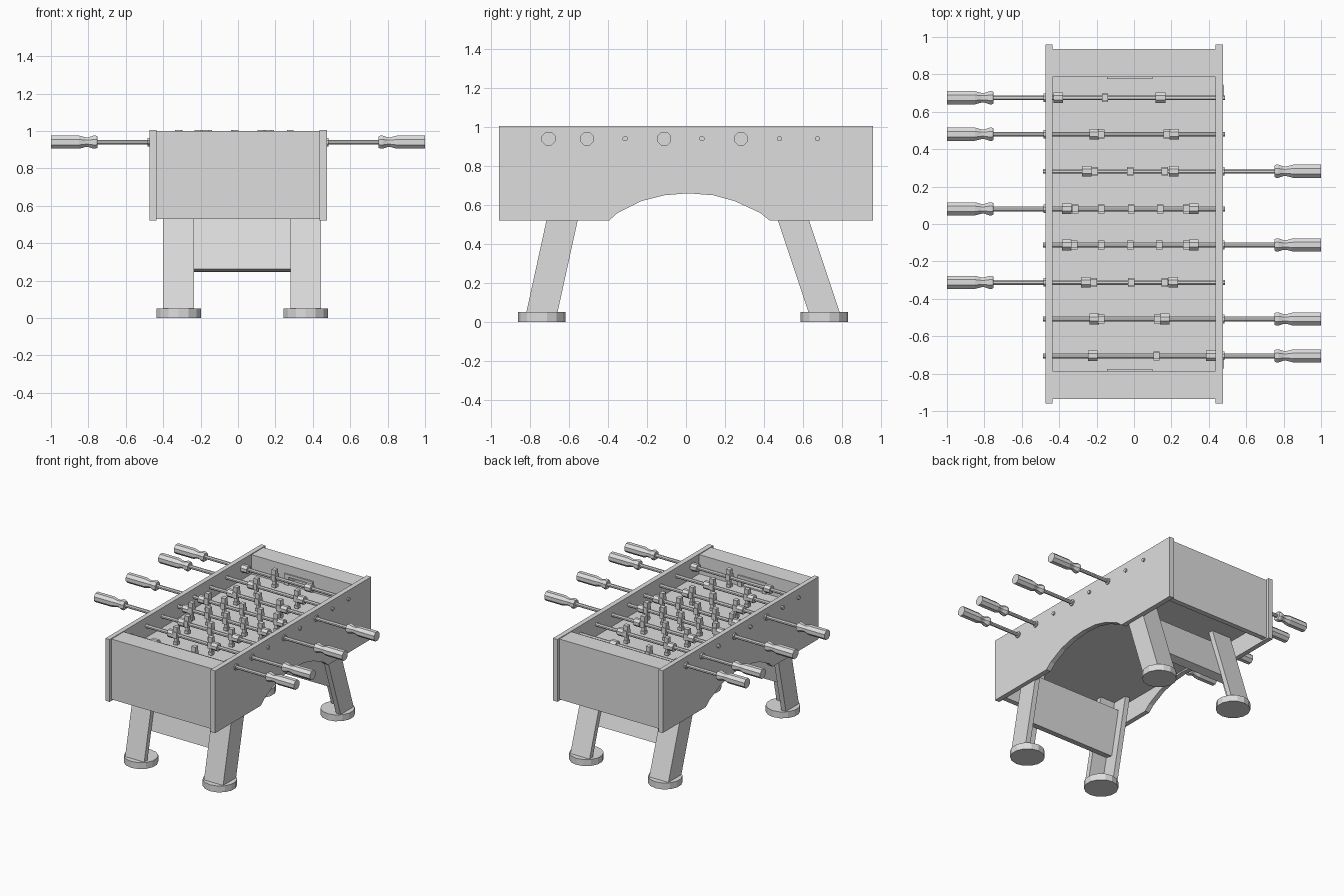
import bpy, bmesh, math
from mathutils import Matrix, Vector

if "Cube" in bpy.data.objects:
    bpy.data.objects.remove(bpy.data.objects["Cube"])

grey = bpy.data.materials.new("light_grey")
grey.use_nodes = True
COLOUR = (0.73, 0.73, 0.73, 1)
grey.diffuse_color = COLOUR
grey.node_tree.nodes["Principled BSDF"].inputs["Base Color"].default_value = COLOUR


def finish(name, bm):
    bmesh.ops.recalc_face_normals(bm, faces=bm.faces)
    mesh = bpy.data.meshes.new(name)
    bm.to_mesh(mesh)
    bm.free()
    mesh.materials.append(grey)
    ob = bpy.data.objects.new(name, mesh)
    bpy.context.collection.objects.link(ob)
    return ob


def add_box(bm, x, y, z):
    """Box from three (low, high) ranges."""
    spans = (x, y, z)
    centre = Vector([sum(s) / 2 for s in spans])
    size = [s[1] - s[0] for s in spans]
    bmesh.ops.create_cube(bm, size=1, matrix=Matrix.Translation(centre) @ Matrix.Diagonal((*size, 1)))


def box(name, x, y, z):
    bm = bmesh.new()
    add_box(bm, x, y, z)
    return finish(name, bm)


def add_prism(bm, outline, x0, x1):
    """Extrude a (y, z) outline along x."""
    face = bm.faces.new([bm.verts.new((x0, y, z)) for y, z in outline])
    new = bmesh.ops.extrude_face_region(bm, geom=[face])["geom"]
    verts = [g for g in new if isinstance(g, bmesh.types.BMVert)]
    bmesh.ops.translate(bm, verts=verts, vec=(x1 - x0, 0, 0))


def add_turned(bm, profile, y, z, sides=8):
    """Rings of (x, radius) along x, capped at both ends."""
    rings = []
    for x, r in profile:
        angles = [math.tau * (i + 0.5) / sides for i in range(sides)]
        rings.append([bm.verts.new((x, y + r * math.cos(a), z + r * math.sin(a))) for a in angles])
    for a, b in zip(rings, rings[1:]):
        for i in range(sides):
            j = (i + 1) % sides
            bm.faces.new((a[i], a[j], b[j], b[i]))
    bm.faces.new(rings[0])
    bm.faces.new(rings[-1])


# Side panels with the arched cut-out
arch = [(-0.395, 0.52), (-0.35, 0.56), (-0.23, 0.62), (-0.11, 0.65), (0.01, 0.66),
        (0.14, 0.65), (0.25, 0.62), (0.38, 0.56), (0.43, 0.52)]
panel = [(0.96, 0.52), (0.96, 1.005), (-0.96, 1.005), (-0.96, 0.52)]
for side, x0, x1 in (("right", -0.472, -0.435), ("left", 0.437, 0.476)):
    bm = bmesh.new()
    add_prism(bm, arch + panel, x0, x1)
    finish(side + "_side_panel", bm)

# Playing field
FIELD = 0.85
box("playing_field", (-0.435, 0.437), (-0.9, 0.9), (0.67, FIELD))

# End walls, ledges and goals
for end, s in (("front", -1), ("back", 1)):
    def span(a, b):
        return tuple(sorted((s * a, s * b)))
    box(end + "_end_wall", (-0.435, 0.437), span(0.895, 0.935), (0.53, 1.0))
    ledge = box(end + "_ledge", (-0.435, 0.437), span(0.787, 0.895), (FIELD, 1.0))
    cutter = box(end + "_goal_cutter", (-0.11, 0.065), span(0.7, 0.86), (FIELD + 0.01, 0.915))
    cutter.hide_render = True
    cutter.hide_viewport = True
    cutter.display_type = 'WIRE'
    cut = ledge.modifiers.new("goal_opening", 'BOOLEAN')
    cut.object = cutter
    cut.solver = 'EXACT'
    bm = bmesh.new()
    add_box(bm, (-0.145, 0.1), span(0.776, 0.787), (0.915, 0.935))
    for x in (-0.145, 0.065):
        add_box(bm, (x, x + 0.035), span(0.776, 0.787), (FIELD, 0.915))
    finish(end + "_goal_frame", bm)

# Splayed angle-section legs, round feet and stretchers
# Each end: outer edge at foot, outer edge at z 0.525, inward direction, foot centre
PLATE, DEPTH, LOW, HIGH = 0.04, 0.16, 0.045, 0.675
SPLAY = {"front": (-0.82, -0.715, 1, -0.74), "back": (0.79, 0.63, -1, 0.71)}
for end, (y_low, y_high, inward, y_foot) in SPLAY.items():
    slope = (y_high - y_low) / 0.48

    def slab(near, far, z0, z1):
        """Leaning outline between two depths measured inward from the outer edge."""
        def at(depth, z):
            return (y_low + slope * (z - LOW) + inward * depth, z)
        return [at(near, z0), at(far, z0), at(far, z1), at(near, z1)]

    for side, x0, outer in (("right", -0.4, -0.4), ("left", 0.28, 0.445 - PLATE)):
        bm = bmesh.new()
        add_prism(bm, slab(0, PLATE, LOW, HIGH), x0, x0 + 0.165)
        add_prism(bm, slab(PLATE, DEPTH, LOW, HIGH), outer, outer + PLATE)
        finish(f"{end}_{side}_leg", bm)
        bm = bmesh.new()
        bmesh.ops.create_cone(bm, cap_ends=True, segments=14, radius1=0.122, radius2=0.122, depth=0.05,
                              matrix=Matrix.Translation((x0 + 0.082, y_foot, 0.025)))
        finish(f"{end}_{side}_foot", bm)

    bm = bmesh.new()
    outline = slab(PLATE, PLATE + 0.06, 0.255, 0.59)
    # Square the lower edge to the lean
    outline[0] = (outline[0][0], outline[0][1] + 0.06 * abs(slope) / 2)
    outline[1] = (outline[1][0], outline[1][1] - 0.06 * abs(slope) / 2)
    add_prism(bm, outline, -0.36, 0.405)
    finish(end + "_stretcher", bm)

# Rods: y, handle side, player positions, bumper centres
ROD_Z = 0.94
RODS = [
    (0.675, -1, (-0.155,), (-0.405, 0.142)),
    (0.48, -1, (-0.175, 0.175), (-0.212, 0.215)),
    (0.282, 1, (-0.21, -0.02, 0.165), (-0.252, 0.212)),
    (0.081, -1, (-0.315, -0.175, -0.015, 0.14, 0.28), (-0.36, 0.32)),
    (-0.112, 1, (-0.32, -0.175, -0.02, 0.135, 0.28), (-0.36, 0.32)),
    (-0.312, -1, (-0.215, -0.015, 0.165), (-0.258, 0.21)),
    (-0.508, 1, (-0.175, 0.125), (-0.212, 0.165)),
    (-0.705, 1, (0.12,), (-0.22, 0.412)),
]
HANDLE = [(0.75, 0.032), (0.76, 0.038), (0.772, 0.038), (0.8, 0.028), (0.815, 0.028),
          (0.85, 0.038), (1.0, 0.038)]


def add_player(bm, x, y):
    # Head, torso, legs and foot: half width, half depth, bottom, top
    for w, d, z0, z1 in ((0.017, 0.017, 0.968, 1.006), (0.017, 0.024, 0.92, 0.968),
                         (0.012, 0.012, 0.89, 0.92), (0.017, 0.018, 0.868, 0.89)):
        add_box(bm, (x - w, x + w), (y - d, y + d), (z0, z1))


for n, (y, s, players, bumpers) in enumerate(RODS, 1):
    bm = bmesh.new()
    add_turned(bm, [(-0.487 * s, 0.014), (0.76 * s, 0.014)], y, ROD_Z)
    add_turned(bm, [(0.47 * s, 0.025), (0.484 * s, 0.025)], y, ROD_Z)
    finish(f"rod_{n}", bm)
    bm = bmesh.new()
    add_turned(bm, [(x * s, r) for x, r in HANDLE], y, ROD_Z)
    finish(f"handle_{n}", bm)
    bm = bmesh.new()
    for x in bumpers:
        add_turned(bm, [(x - 0.026, 0.031), (x + 0.026, 0.031)], y, ROD_Z)
    finish(f"bumpers_{n}", bm)
    bm = bmesh.new()
    for x in players:
        add_player(bm, x, y)
    finish(f"players_{n}", bm)
